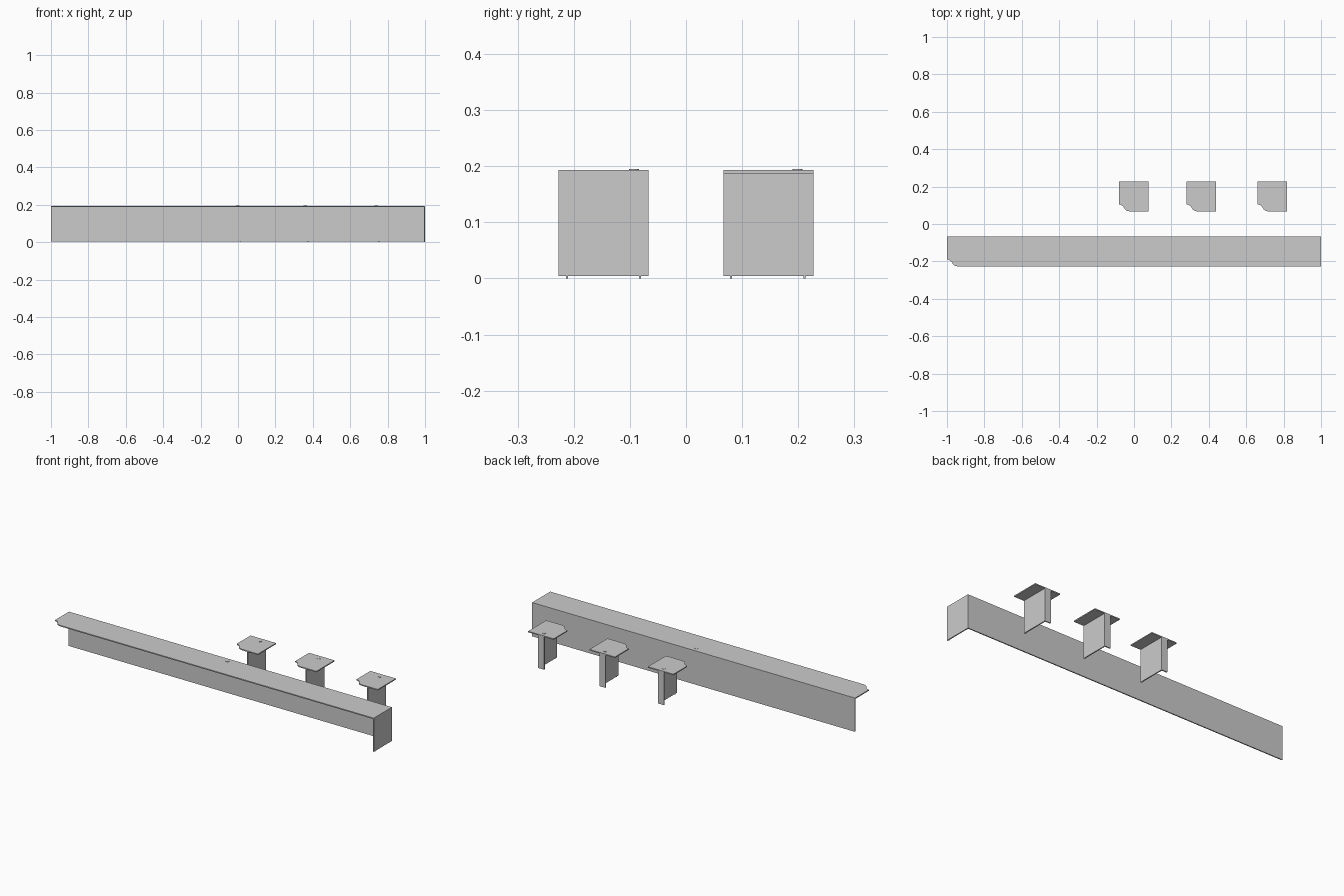
import bpy, bmesh

if "Cube" in bpy.data.objects:
    bpy.data.objects.remove(bpy.data.objects["Cube"])

TOP, UNDER, BASE, T = 0.193, 0.187, 0.004, 0.006
# S-shaped corner cut: offsets from the front left corner
CUT = [(0, .038), (.011, .035), (.020, .030), (.026, .022),
       (.032, .012), (.042, .004), (.058, 0)]


def make_object(name, bm):
    bmesh.ops.recalc_face_normals(bm, faces=bm.faces)
    mesh = bpy.data.meshes.new(name)
    bm.to_mesh(mesh)
    bm.free()
    obj = bpy.data.objects.new(name, mesh)
    bpy.context.collection.objects.link(obj)
    return obj


def slab(name, outline, z0, z1):
    bm = bmesh.new()
    face = bm.faces.new([bm.verts.new((x, y, z0)) for x, y in outline])
    ext = bmesh.ops.extrude_face_region(bm, geom=[face])
    verts = [g for g in ext["geom"] if isinstance(g, bmesh.types.BMVert)]
    bmesh.ops.translate(bm, verts=verts, vec=(0, 0, z1 - z0))
    return make_object(name, bm)


def box(name, x0, x1, y0, y1, z0, z1):
    return slab(name, [(x0, y0), (x1, y0), (x1, y1), (x0, y1)], z0, z1)


def worktop(name, x0, x1, y0, y1):
    corner = [(x0 + dx, y0 + dy) for dx, dy in CUT]
    return slab(name, corner + [(x1, y0), (x1, y1), (x0, y1)], UNDER, TOP)


def disc(name, x, y, r, z0, z1, sides):
    bm = bmesh.new()
    bmesh.ops.create_cone(bm, cap_ends=True, segments=sides,
                          radius1=r, radius2=r, depth=z1 - z0)
    obj = make_object(name, bm)
    obj.location = (x, y, (z0 + z1) / 2)
    return obj


# Long counter: top, back panel and right end panel
F, B = -0.227, -0.067
worktop("counter_top", -1, 1 - T, F, B - T)
box("counter_back_panel", -1, 1 - T, B - T, B, BASE, TOP)
box("counter_end_panel", 1 - T, 1, F, B, BASE, TOP)
disc("counter_cable_cap", 0, -0.093, 0.009, TOP, TOP + 0.002, 24)
for y in (-0.212, -0.082):
    disc("counter_foot", 1 - T / 2, y, 0.002, 0, BASE, 12)

# Three small desks on L-shaped supports
F, B = 0.067, 0.227
for i, x in enumerate((-0.002, 0.360, 0.740), 1):
    worktop(f"desk_{i}_top", x - 0.079, x + 0.079, F, B)
    box(f"desk_{i}_side_panel", x + 0.011, x + 0.017, F, B, BASE, UNDER)
    box(f"desk_{i}_rear_strip", x - 0.020, x + 0.011, B - T, B, BASE, UNDER)
    disc(f"desk_{i}_cable_cap", x, 0.199, 0.009, TOP, TOP + 0.002, 24)
    for y in (0.080, 0.211):
        disc(f"desk_{i}_foot", x + 0.014, y, 0.002, 0, BASE, 12)
